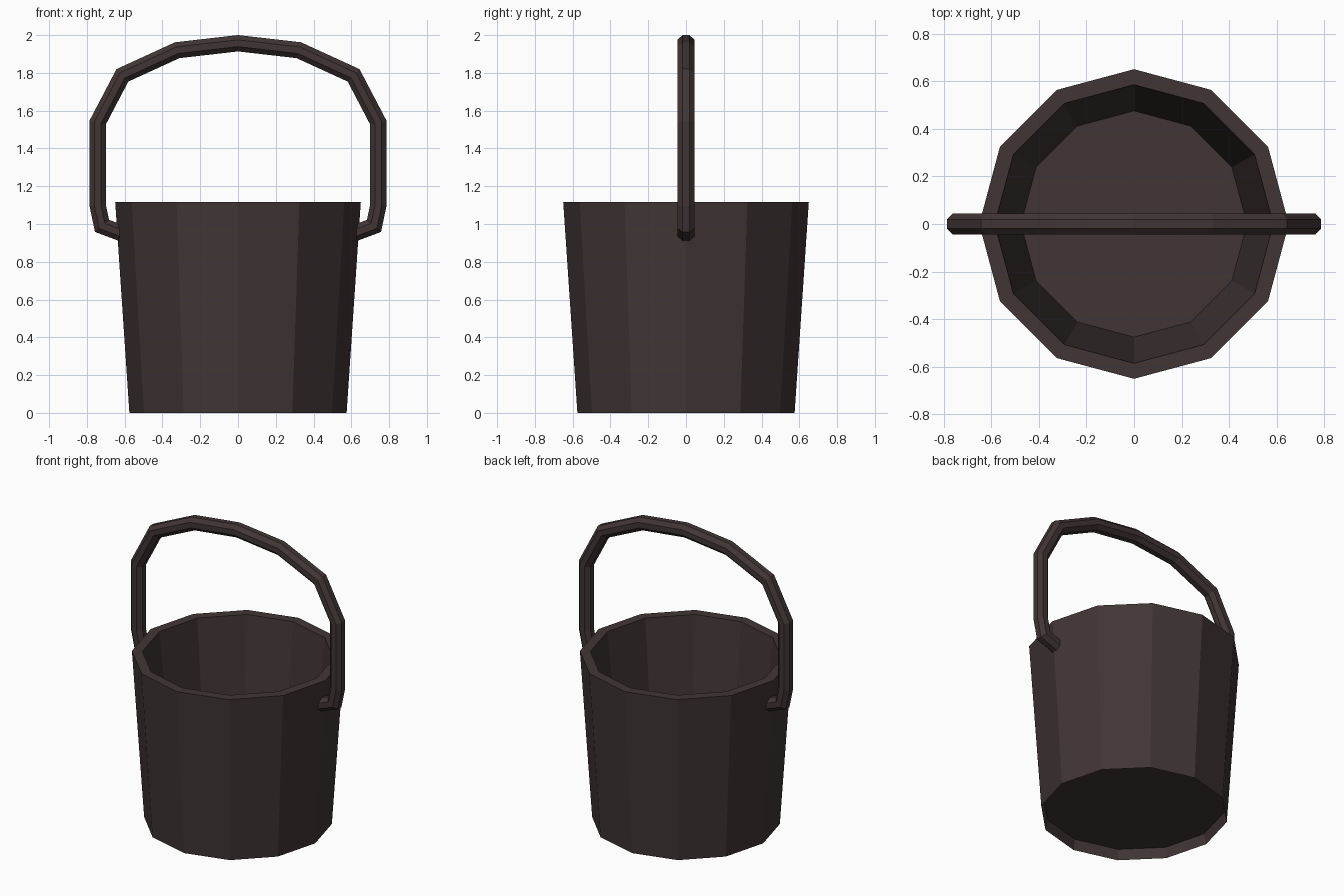
import bpy, bmesh, math
from mathutils import Vector

if "Cube" in bpy.data.objects:
    bpy.data.objects.remove(bpy.data.objects["Cube"])

mat = bpy.data.materials.new("dark brown iron")
mat.diffuse_color = (0.053, 0.036, 0.036, 1)
mat.use_nodes = True
mat.node_tree.nodes["Principled BSDF"].inputs["Base Color"].default_value = mat.diffuse_color


def loft(name, rings, cap=True):
    """Join equal-sized rings of points into a flat-shaded solid."""
    bm = bmesh.new()
    vr = [[bm.verts.new(p) for p in r] for r in rings]
    n = len(vr[0])
    for a, b in zip(vr, vr[1:]):
        for i in range(n):
            j = (i + 1) % n
            bm.faces.new((a[i], a[j], b[j], b[i]))
    if cap:
        bm.faces.new(vr[0])
        bm.faces.new(vr[-1])
    bmesh.ops.recalc_face_normals(bm, faces=bm.faces)
    me = bpy.data.meshes.new(name)
    bm.to_mesh(me)
    bm.free()
    me.materials.append(mat)
    ob = bpy.data.objects.new(name, me)
    bpy.context.collection.objects.link(ob)
    return ob


# Bucket: recessed underside, outer wall, rim, inner wall, floor
profile = [(0.56, 0.068), (0.575, 0), (0.65, 1.116), (0.585, 1.116), (0.475, 0.075)]
loft("bucket", [[(r * math.cos(math.tau * i / 12), r * math.sin(math.tau * i / 12), z)
                 for i in range(12)] for r, z in profile])

# Handle: octagonal bar swept along a mirrored path with mitred joints
half = [(0.60, 0.945), (0.72, 0.99), (0.743, 1.10), (0.743, 1.537),
        (0.612, 1.787), (0.322, 1.920)]
path = [Vector(p) for p in half + [(0, 1.957)] + [(-x, z) for x, z in reversed(half)]]
R = 0.043 / math.cos(math.pi / 8)
rings = []
for k, p in enumerate(path):
    d0 = (p - path[k - 1]).normalized() if k else (path[1] - p).normalized()
    d1 = (path[k + 1] - p).normalized() if k < len(path) - 1 else d0
    t = (d0 + d1).normalized()
    nrm = Vector((t.y, -t.x)) / t.dot(d0)
    ring = []
    for i in range(8):
        a = math.tau * (i + 0.5) / 8
        q = p + nrm * (R * math.cos(a))
        ring.append((q.x, 1.04 * R * math.sin(a), q.y))
    rings.append(ring)
loft("handle", rings)
